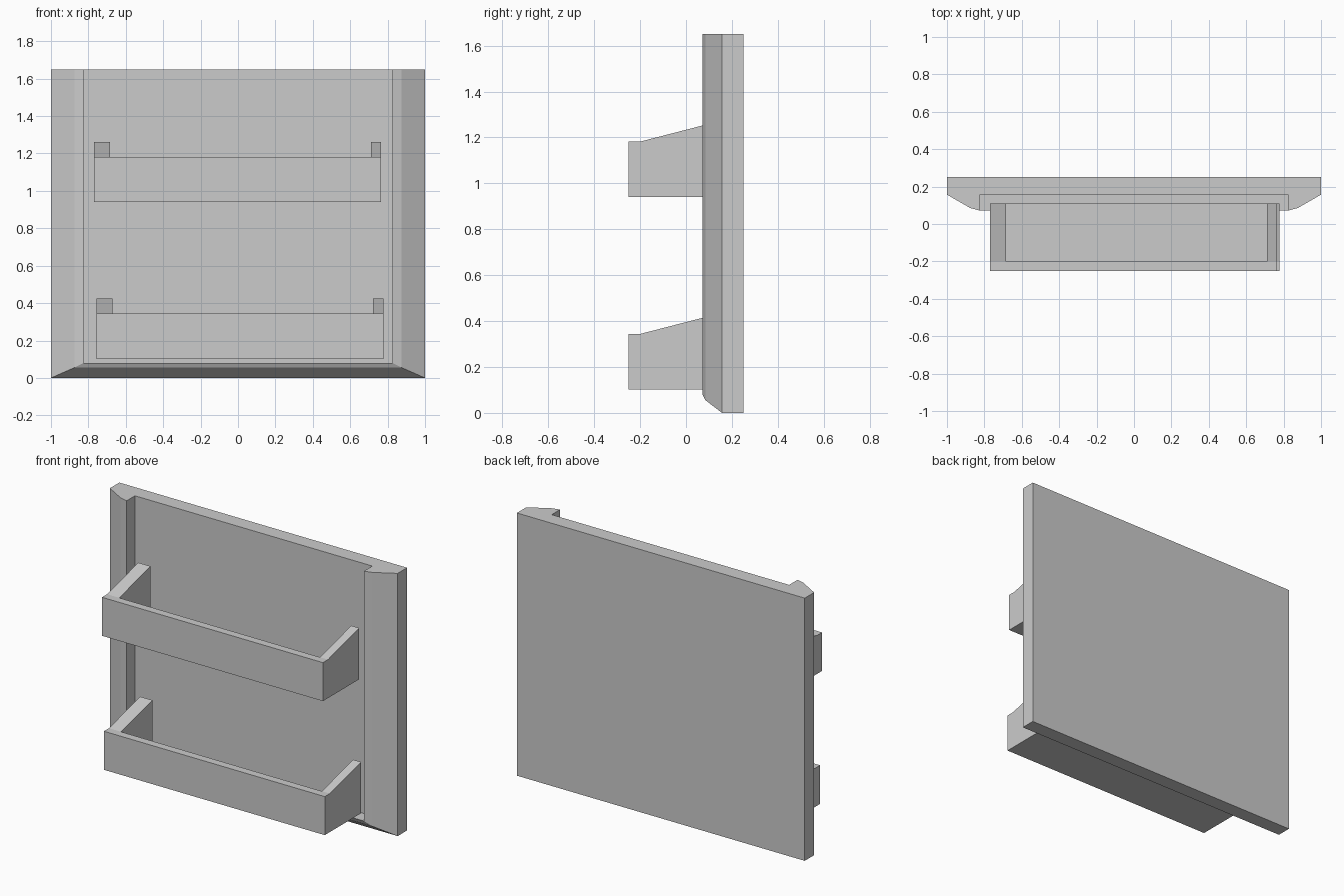
import bpy, bmesh

if "Cube" in bpy.data.objects:
    bpy.data.objects.remove(bpy.data.objects["Cube"])

TOP = 1.65


def make_object(name, bm):
    bmesh.ops.recalc_face_normals(bm, faces=bm.faces)
    mesh = bpy.data.meshes.new(name)
    bm.to_mesh(mesh)
    bm.free()
    obj = bpy.data.objects.new(name, mesh)
    bpy.context.collection.objects.link(obj)
    return obj


def prism(name, profile, x0, x1):
    """Extrude a (y, z) profile along x."""
    bm = bmesh.new()
    face = bm.faces.new([bm.verts.new((x0, y, z)) for y, z in profile])
    ext = bmesh.ops.extrude_face_region(bm, geom=[face])
    verts = [v for v in ext["geom"] if isinstance(v, bmesh.types.BMVert)]
    bmesh.ops.translate(bm, verts=verts, vec=(x1 - x0, 0, 0))
    return make_object(name, bm)


# Door panel: U-shaped rim rows (side inset, bottom inset, y), open at the top
bm = bmesh.new()
rim = [(0, 0, 0.25), (0, 0, 0.157), (0.125, 0.055, 0.085),
       (0.175, 0.08, 0.072), (0.175, 0.08, 0.155)]
rows = []
for dx, dz, y in rim:
    x = 1 - dx
    rows.append([bm.verts.new((px, y, pz)) for px, pz in
                 ((-x, TOP), (-x, dz), (x, dz), (x, TOP))])
for a, b in zip(rows, rows[1:]):
    for i in range(3):
        bm.faces.new((a[i], a[i + 1], b[i + 1], b[i]))
bm.faces.new(rows[0])
bm.faces.new(rows[-1])
bm.faces.new([r[0] for r in rows] + [r[3] for r in reversed(rows)])
make_object("door_panel", bm)


# Shelf bins: sloped side profile with the inside hollowed out
def shelf_bin(name, x, z):
    body = prism(name, [(-0.25, z), (0.11, z), (0.11, z + 0.322),
                        (-0.2, z + 0.242), (-0.25, z + 0.242)],
                 x - 0.77, x + 0.765)
    cutter = prism("bin_cutter", [(-0.2, z + 0.05), (0.3, z + 0.05),
                                  (0.3, z + 0.5), (-0.2, z + 0.5)],
                   x - 0.685, x + 0.71)
    cutter.hide_render = True
    mod = body.modifiers.new("hollow", 'BOOLEAN')
    mod.operation = 'DIFFERENCE'
    mod.solver = 'EXACT'
    mod.object = cutter
    bpy.context.view_layer.objects.active = body
    bpy.ops.object.modifier_apply(modifier=mod.name)
    bpy.data.objects.remove(cutter)


shelf_bin("upper_bin", 0, 0.94)
shelf_bin("lower_bin", 0.013, 0.102)
